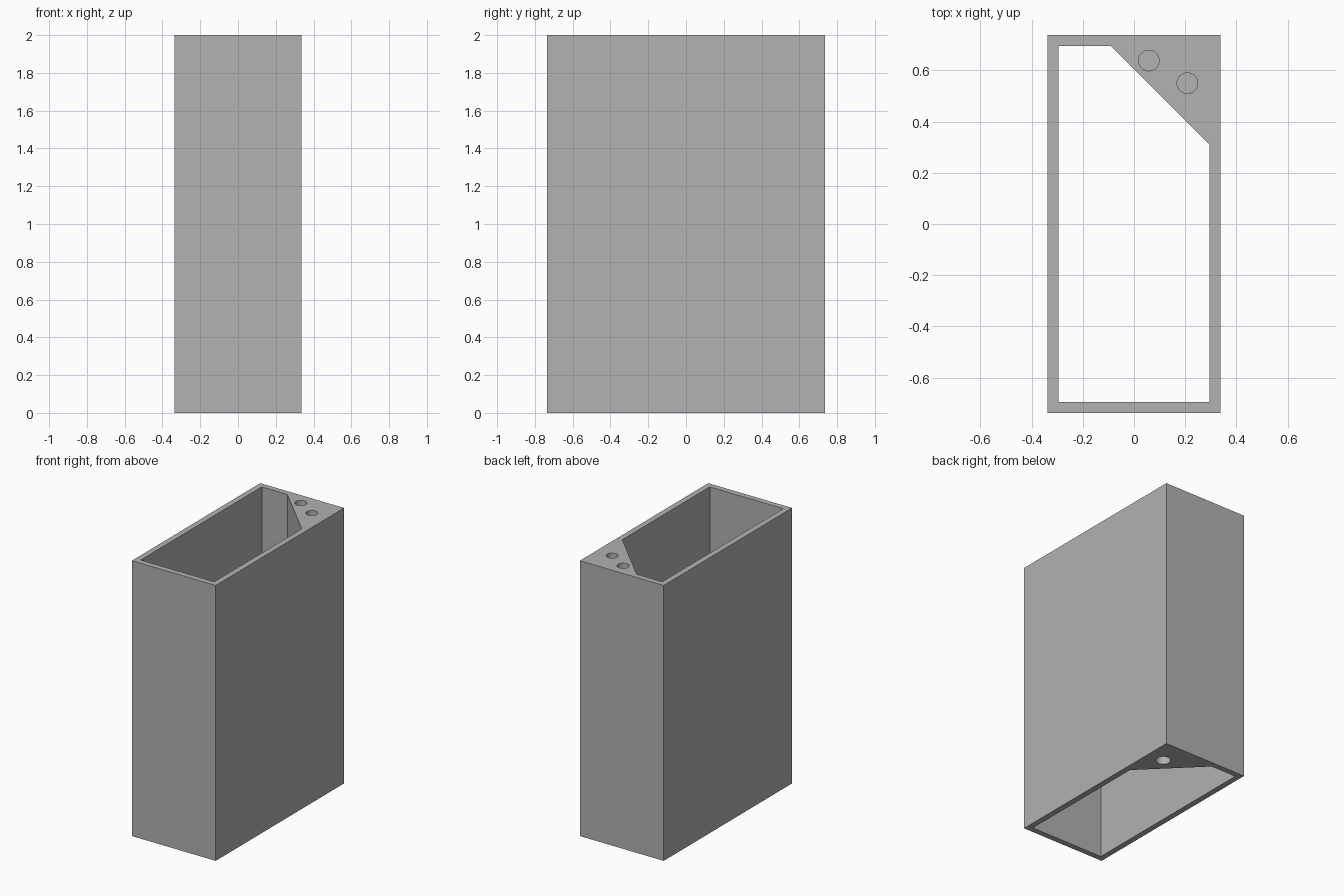
import bpy
import bmesh
import math

default = bpy.data.objects.get("Cube")
if default:
    bpy.data.objects.remove(default, do_unlink=True)

HX, HY, HEIGHT = 0.337, 0.737, 2.0
IX, IY = HX - 0.042, HY - 0.042
CORNER = 0.385

grey = bpy.data.materials.new("plain_grey")
grey.use_nodes = True
COLOUR = (0.445, 0.445, 0.445, 1)
grey.diffuse_color = COLOUR
grey.node_tree.nodes["Principled BSDF"].inputs["Base Color"].default_value = COLOUR


def prism(name, outline, z0, z1):
    """Extrude a flat outline straight up from z0 to z1."""
    bm = bmesh.new()
    face = bm.faces.new([bm.verts.new((x, y, z0)) for x, y in outline])
    grown = bmesh.ops.extrude_face_region(bm, geom=[face])
    top = [v for v in grown["geom"] if isinstance(v, bmesh.types.BMVert)]
    bmesh.ops.translate(bm, verts=top, vec=(0, 0, z1 - z0))
    bmesh.ops.recalc_face_normals(bm, faces=bm.faces)
    mesh = bpy.data.meshes.new(name)
    bm.to_mesh(mesh)
    bm.free()
    mesh.materials.append(grey)
    obj = bpy.data.objects.new(name, mesh)
    bpy.context.collection.objects.link(obj)
    return obj


def circle(x, y, r, n=48):
    return [(x + r * math.cos(math.tau * i / n), y + r * math.sin(math.tau * i / n))
            for i in range(n)]


def cut(target, cutter):
    """Subtract the cutter, then discard it."""
    cutter.hide_render = True
    mod = target.modifiers.new("cut", "BOOLEAN")
    mod.operation = "DIFFERENCE"
    mod.solver = "EXACT"
    mod.object = cutter
    bpy.context.view_layer.objects.active = target
    bpy.ops.object.modifier_apply(modifier=mod.name)
    bpy.data.objects.remove(cutter, do_unlink=True)


# Rectangular sleeve
sleeve = prism("sleeve", [(-HX, -HY), (HX, -HY), (HX, HY), (-HX, HY)], 0, HEIGHT)

# Open shaft, leaving a solid triangular post in one back corner
shaft = [(-IX, -IY), (IX, -IY), (IX, IY - CORNER), (IX - CORNER, IY), (-IX, IY)]
cut(sleeve, prism("shaft_cutter", shaft, -0.1, HEIGHT + 0.1))

# Blind holes in the post: two in the top, one in the bottom
DEPTH = 0.25
for x, y in ((0.058, 0.638), (0.208, 0.55)):
    cut(sleeve, prism("top_hole_cutter", circle(x, y, 0.04), HEIGHT - DEPTH, HEIGHT + 0.1))
cut(sleeve, prism("bottom_hole_cutter", circle(0.208, 0.55, 0.05), -0.1, DEPTH))

# Smooth hole walls, sharp edges elsewhere
bpy.ops.object.select_all(action="DESELECT")
sleeve.select_set(True)
bpy.context.view_layer.objects.active = sleeve
bpy.ops.object.shade_smooth_by_angle(angle=math.radians(30))
